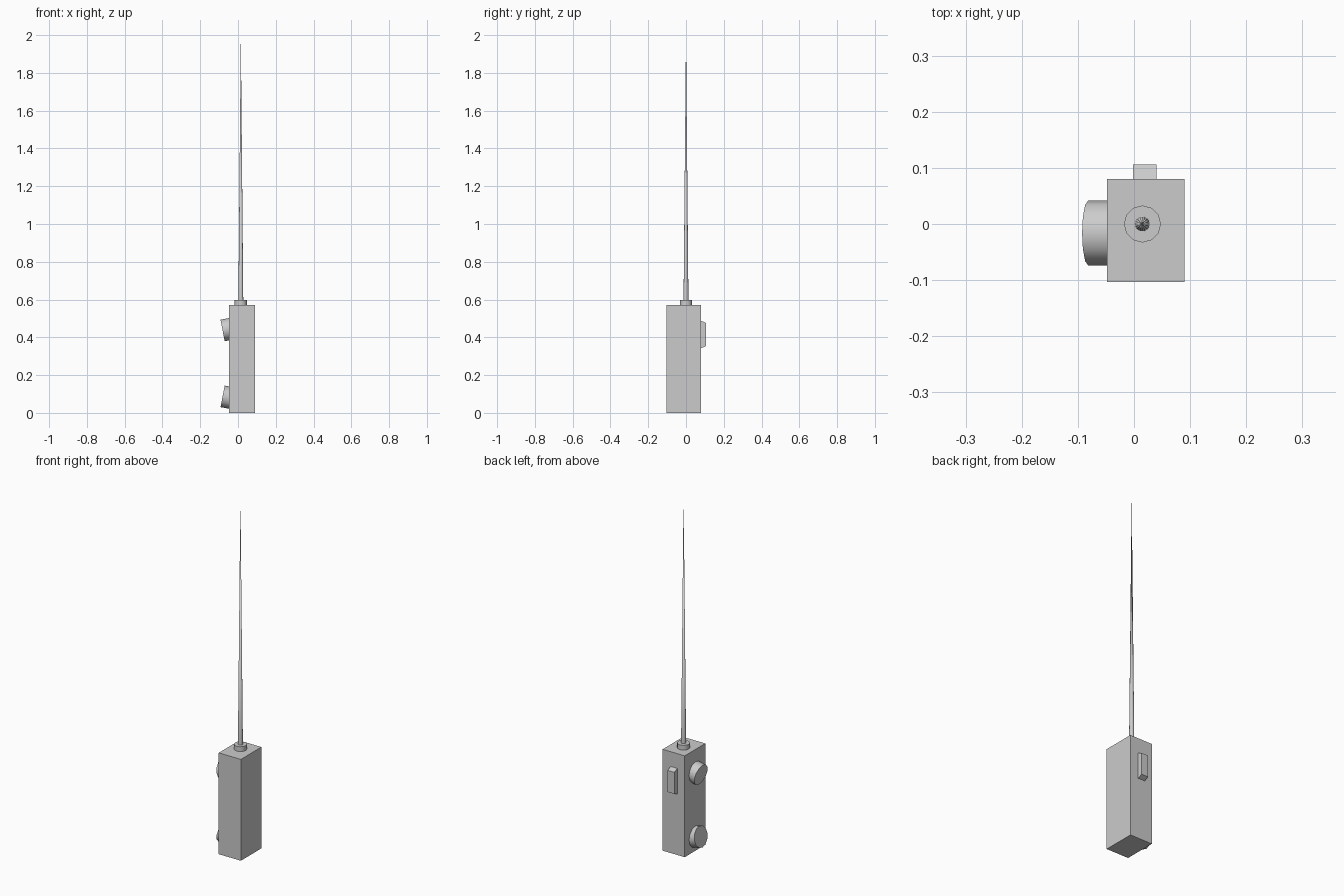
import bpy, bmesh, math
from mathutils import Matrix, Vector

if "Cube" in bpy.data.objects:
    bpy.data.objects.remove(bpy.data.objects["Cube"])


def finish(name, bm, smooth=False):
    bmesh.ops.recalc_face_normals(bm, faces=bm.faces)
    mesh = bpy.data.meshes.new(name)
    bm.to_mesh(mesh)
    bm.free()
    ob = bpy.data.objects.new(name, mesh)
    bpy.context.collection.objects.link(ob)
    if smooth:
        bpy.context.view_layer.objects.active = ob
        ob.select_set(True)
        bpy.ops.object.shade_smooth_by_angle(angle=math.radians(40))
        ob.select_set(False)
    return ob


def box(name, lo, hi):
    lo, hi = Vector(lo), Vector(hi)
    bm = bmesh.new()
    m = Matrix.Translation((lo + hi) / 2) @ Matrix.Diagonal((*(hi - lo), 1))
    bmesh.ops.create_cube(bm, size=1, matrix=m)
    return finish(name, bm)


def rod(name, start, end, r1, r2, sides):
    start, end = Vector(start), Vector(end)
    axis = end - start
    rot = axis.to_track_quat('Z', 'Y').to_matrix().to_4x4()
    bm = bmesh.new()
    bmesh.ops.create_cone(bm, cap_ends=True, segments=sides, radius1=r1, radius2=r2,
                          depth=axis.length,
                          matrix=Matrix.Translation((start + end) / 2) @ rot)
    bmesh.ops.remove_doubles(bm, verts=bm.verts, dist=1e-6)
    return finish(name, bm, True)


# Handset case
box("body", (-0.048, -0.103, 0), (0.09, 0.08, 0.571))

# Aerial with its collar
rod("antenna_collar", (0.015, 0, 0.565), (0.015, 0, 0.598), 0.033, 0.033, 12)
rod("antenna", (0.015, 0, 0.59), (0.015, 0, 2.0), 0.013, 0, 16)

# Earpiece and mouthpiece, tilted towards each other
tilt = math.radians(11)
for name, z, s in (("earpiece", 0.4365, 1), ("mouthpiece", 0.0875, -1)):
    outer = Vector((-0.0815, -0.016, z))
    inward = Vector((math.cos(tilt), 0, s * math.sin(tilt)))
    rod(name, outer + inward * 0.06, outer, 0.058, 0.058, 12)

# Talk button with sloped ends
button = box("talk_button", (-0.002, 0.075, 0.34), (0.04, 0.106, 0.49))
for v in button.data.vertices:
    if v.co.y > 0.1:
        v.co.z += 0.014 if v.co.z < 0.415 else -0.014
